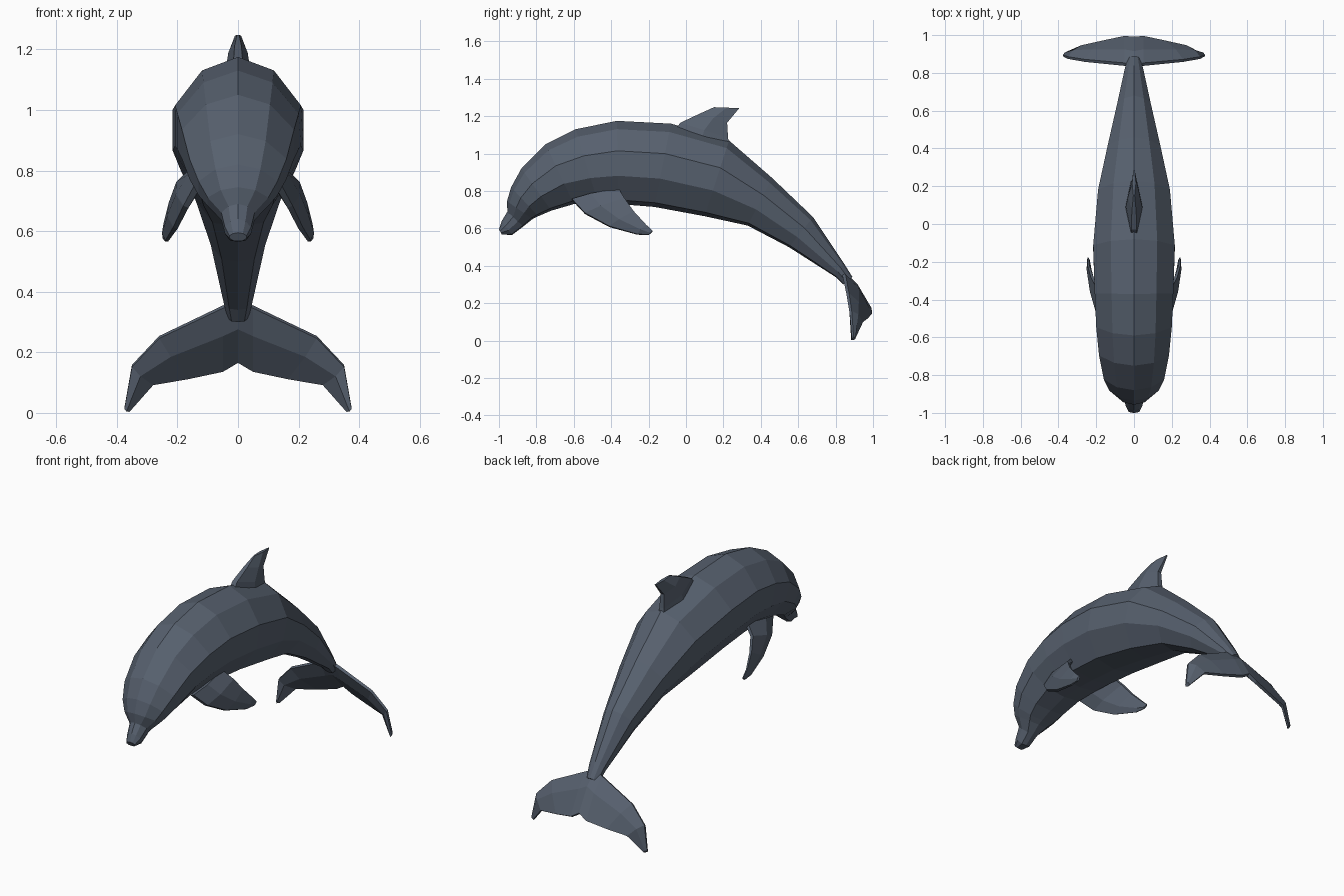
import bpy, bmesh
from mathutils import Vector

if "Cube" in bpy.data.objects:
    bpy.data.objects.remove(bpy.data.objects["Cube"])

skin = bpy.data.materials.new("slate grey skin")
skin.diffuse_color = (0.095, 0.118, 0.157, 1)
skin.use_nodes = True
skin.node_tree.nodes["Principled BSDF"].inputs["Base Color"].default_value = skin.diffuse_color


def loft(name, rings):
    """Bridge equal-sized closed rings of points and cap both ends."""
    bm = bmesh.new()
    vr = [[bm.verts.new(p) for p in r] for r in rings]
    n = len(vr[0])
    for a, b in zip(vr, vr[1:]):
        for i in range(n):
            j = (i + 1) % n
            bm.faces.new((a[i], a[j], b[j], b[i]))
    bm.faces.new(vr[0])
    bm.faces.new(vr[-1])
    bmesh.ops.recalc_face_normals(bm, faces=bm.faces)
    me = bpy.data.meshes.new(name)
    bm.to_mesh(me)
    bm.free()
    me.materials.append(skin)
    ob = bpy.data.objects.new(name, me)
    bpy.context.collection.objects.link(ob)
    return ob


def blade(stations, normal, mid=0.4):
    """Rings of a flat fin: each station is leading point, trailing point, half thickness."""
    rings = []
    n = Vector(normal).normalized()
    for lead, trail, t in stations:
        a, b = Vector(lead), Vector(trail)
        m, e = a.lerp(b, mid), n * t * 0.35
        rings.append([a + e, m + n * t, b + e, b - e, m - n * t, a - e])
    return rings


def flip(points):
    return [(-p[0], p[1], p[2]) for p in points]


# Body: back point (y, z), belly point (y, z), half width
body = [
    ((-1.0, .595), (-.985, .567), .028), ((-.985, .64), (-.93, .565), .043),
    ((-.955, .69), (-.87, .61), .055), ((-.957, .745), (-.82, .65), .10),
    ((-.935, .82), (-.79, .665), .13), ((-.88, .92), (-.72, .695), .16),
    ((-.75, 1.05), (-.60, .73), .185), ((-.59, 1.13), (-.47, .735), .20),
    ((-.37, 1.175), (-.36, .73), .208), ((-.08, 1.16), (-.17, .715), .216),
    ((.23, 1.07), (.10, .665), .19), ((.46, .87), (.33, .615), .14),
    ((.68, .66), (.55, .50), .09), ((.84, .42), (.80, .34), .048),
    ((.89, .34), (.84, .30), .035)]
# Half cross-section: share of width, share of the way from back to belly
half = [(0, 0), (.57, .10), (1, .36), (1, .66), (.6, .95), (0, 1)]
section = half + [(-x, t) for x, t in half[-2:0:-1]]
loft("body", [[(x * w, a[0] + (b[0] - a[0]) * t, a[1] + (b[1] - a[1]) * t)
               for x, t in section] for a, b, w in body])

# Dorsal fin
loft("dorsal_fin", blade([
    ((0, -.05, 1.14), (0, .23, 1.05), .045),
    ((0, -.03, 1.165), (0, .225, 1.085), .042),
    ((0, .07, 1.212), (0, .22, 1.165), .032),
    ((0, .15, 1.248), (0, .285, 1.243), .010)], (1, 0, 0), .5))

# Tail flukes, mirrored through the middle
half_fluke = blade([
    ((0, .83, .37), (0, .983, .17), .028),
    ((.05, .845, .35), (.05, .988, .14), .026),
    ((.26, .865, .25), (.165, .965, .115), .022),
    ((.35, .88, .155), (.28, .94, .095), .020),
    ((.375, .892, .015), (.358, .90, .006), .014)], (0, .85, .5))
loft("tail_flukes", [flip(r) for r in half_fluke[:0:-1]] + half_fluke)

# Flippers, one each side
flipper = blade([
    ((.13, -.61, .755), (.14, -.36, .81), .03),
    ((.172, -.54, .68), (.195, -.33, .76), .026),
    ((.207, -.41, .61), (.222, -.28, .69), .022),
    ((.235, -.26, .568), (.242, -.215, .62), .014),
    ((.24, -.20, .566), (.243, -.178, .585), .008)], (.9, 0, .35))
loft("flipper_right", flipper)
loft("flipper_left", [flip(r) for r in flipper])
